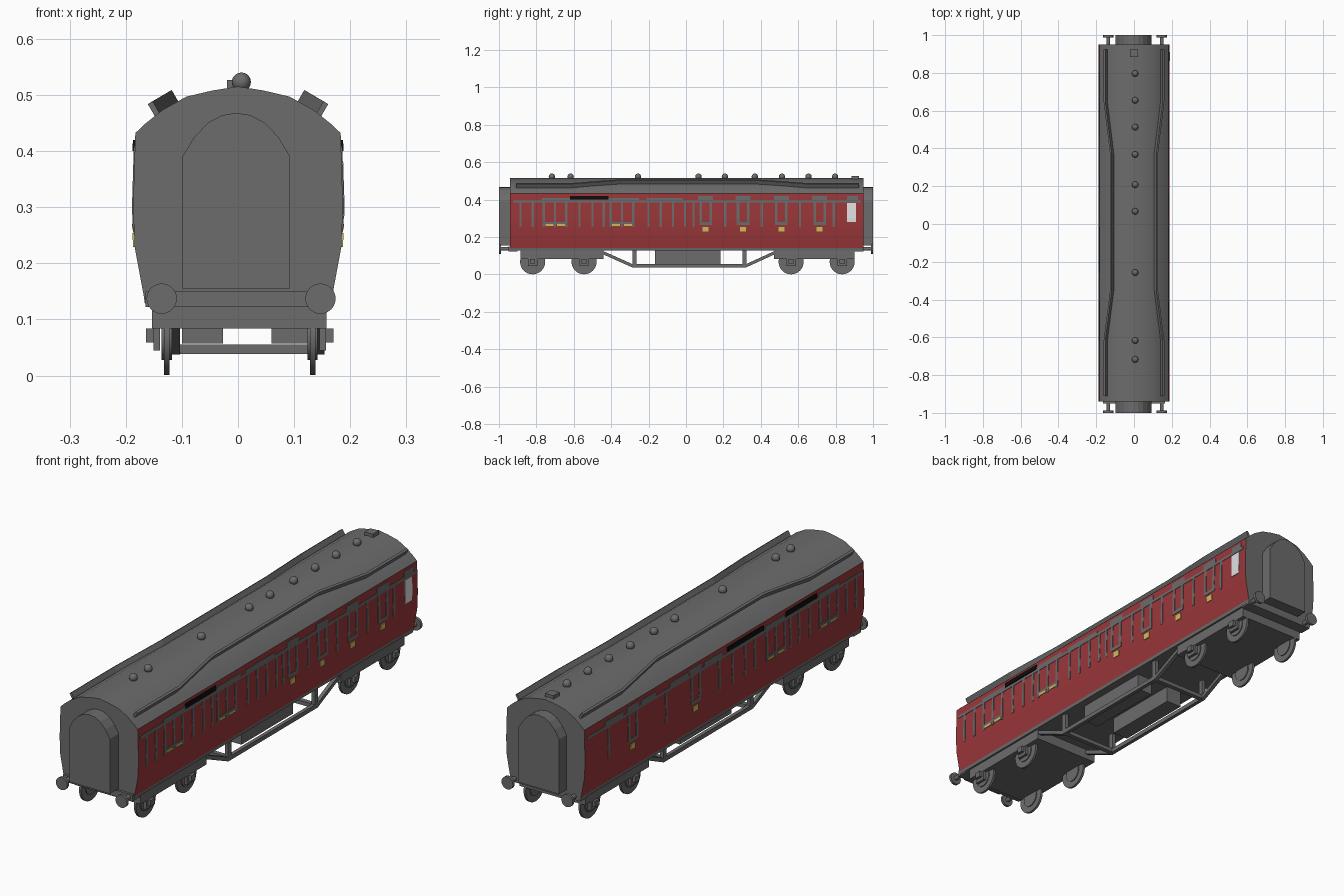
import bpy, bmesh, math
from mathutils import Vector, Matrix

if "Cube" in bpy.data.objects:
    bpy.data.objects.remove(bpy.data.objects["Cube"])


def mat(name, r, g, b):
    m = bpy.data.materials.new(name)
    m.diffuse_color = (r, g, b, 1)
    m.use_nodes = True
    m.node_tree.nodes["Principled BSDF"].inputs["Base Color"].default_value = m.diffuse_color
    return m


GREY = mat("grey", 0.15, 0.15, 0.15)
RED = mat("crimson", 0.33, 0.038, 0.042)
YELLOW = mat("yellow", 0.62, 0.52, 0.11)
WHITE = mat("white", 0.75, 0.75, 0.75)
BLACK = mat("black", 0.004, 0.004, 0.004)


def finish(name, bm, mats, smooth=False):
    bmesh.ops.recalc_face_normals(bm, faces=bm.faces[:])
    me = bpy.data.meshes.new(name)
    bm.to_mesh(me)
    bm.free()
    for m in mats:
        me.materials.append(m)
    ob = bpy.data.objects.new(name, me)
    bpy.context.collection.objects.link(ob)
    if smooth:
        bpy.ops.object.select_all(action='DESELECT')
        ob.select_set(True)
        bpy.context.view_layer.objects.active = ob
        bpy.ops.object.shade_smooth_by_angle(angle=math.radians(35))
    return ob


def add_box(bm, x0, x1, y0, y1, z0, z1):
    mtx = Matrix.Translation(((x0 + x1) / 2, (y0 + y1) / 2, (z0 + z1) / 2))
    mtx = mtx @ Matrix.Diagonal((x1 - x0, y1 - y0, z1 - z0, 1))
    bmesh.ops.create_cube(bm, size=1, matrix=mtx)


def add_disc(bm, c, r, depth, axis, seg=24):
    rot = Matrix.Rotation(math.pi / 2, 4, axis)
    bmesh.ops.create_cone(bm, cap_ends=True, segments=seg, radius1=r, radius2=r,
                          depth=depth, matrix=Matrix.Translation(c) @ rot)


def add_loft(bm, rings):
    """Bridge a list of closed point rings and cap both ends."""
    vs = [[bm.verts.new(p) for p in ring] for ring in rings]
    n = len(vs[0])
    for a, b in zip(vs, vs[1:]):
        for i in range(n):
            bm.faces.new((a[i], a[(i + 1) % n], b[(i + 1) % n], b[i]))
    bm.faces.new(vs[0])
    bm.faces.new(vs[-1])


# Coach body: half profile mirrored, extruded along y
HALF = [(0.166, 0.128), (0.168, 0.142), (0.184, 0.228), (0.187, 0.30), (0.183, 0.432),
        (0.165, 0.449), (0.135, 0.473), (0.092, 0.497), (0.045, 0.508), (0, 0.515)]
prof = HALF + [(-x, z) for x, z in HALF[-2::-1]]
bm = bmesh.new()
add_loft(bm, [[(x, y, z) for x, z in prof] for y in (-0.94, 0.95)])
bm.normal_update()
for f in bm.faces:
    c = f.calc_center_median()
    f.material_index = int(abs(f.normal.x) > 0.9 and 0.142 < c.z < 0.432)
finish("coach_body", bm, [GREY, RED], True)

# End gangways with arched tops
arch = [(0.096, 0.155), (0.096, 0.39), (0.075, 0.425), (0.05, 0.451), (0.025, 0.464), (0, 0.468)]
arch += [(-x, z) for x, z in arch[-2::-1]]
for name, ya, yb in (("front_gangway", -1.0, -0.93), ("back_gangway", 0.94, 1.0)):
    bm = bmesh.new()
    add_loft(bm, [[(x - 0.003, y, z) for x, z in arch] for y in (ya, yb)])
    finish(name, bm, [GREY])


# Thin painted plates that follow the side profile
def side_x(z):
    for (xa, za), (xb, zb) in zip(HALF, HALF[1:]):
        if za <= z <= zb:
            return xa + (xb - xa) * (z - za) / (zb - za)


def add_plate(bm, side, y0, y1, z0, z1, out=0.002):
    zs = [z0] + [z for z in (0.228, 0.30) if z0 < z < z1] + [z1]
    add_loft(bm, [[(side * (side_x(z) + d), y, z) for d, y in
                   ((-0.003, y0), (out, y0), (out, y1), (-0.003, y1))] for z in zs])


def plates(name, side, rects, material, out=0.002):
    bm = bmesh.new()
    for r in rects:
        add_plate(bm, side, *r, out)
    finish(name, bm, [material])


def bars(ys, w=0.012):
    return [(y - w / 2, y + w / 2, 0.255, 0.385) for y in ys]


def door_windows(ys):
    """Droplight frame: two uprights, a sill and a top block."""
    out = []
    for y in ys:
        out += [(y - 0.034, y - 0.02, 0.27, 0.385), (y + 0.02, y + 0.034, 0.27, 0.385),
                (y - 0.034, y + 0.034, 0.265, 0.28), (y - 0.04, y + 0.04, 0.385, 0.42)]
    return out


def pair_windows(ys):
    """Double doors: three uprights over a sill."""
    out = []
    for y in ys:
        out += bars([y - 0.06, y, y + 0.06], 0.012)
        out += [(y - 0.06, y + 0.06, 0.27, 0.28)]
    return out


band = (-0.925, 0.935, 0.385, 0.398)
right = [band] + pair_windows([-0.70, -0.342]) + door_windows([0.105, 0.305, 0.51, 0.715])
right += bars([-0.885, -0.82, -0.57, -0.50, -0.44, -0.20, -0.135, -0.07, -0.005,
               0.04, 0.21, 0.405, 0.61, 0.79])
right += [(-0.77, -0.62, 0.385, 0.41), (-0.42, -0.25, 0.385, 0.41),
          (-0.21, -0.02, 0.385, 0.41), (0.86, 0.92, 0.395, 0.42)]
plates("right_window_bars", 1, right, GREY)

left = [band] + pair_windows([-0.70, -0.342]) + door_windows([0.20, 0.625])
left += bars([-0.885, -0.82, -0.57, -0.50, -0.44, -0.20, -0.135, -0.05, 0.04, 0.40, 0.79])
left += [(0.69, 0.81, 0.385, 0.415), (0.47, 0.57, 0.385, 0.415), (0.25, 0.375, 0.385, 0.415),
         (0.02, 0.14, 0.385, 0.415), (-0.40, -0.27, 0.385, 0.41), (-0.77, -0.63, 0.385, 0.41)]
plates("left_window_bars", -1, left, GREY)

sills = [(y - 0.021, y + 0.021, 0.259, 0.27) for y in (-0.73, -0.668, -0.374, -0.31)]


def door_labels(ys):
    return [(y - 0.016, y + 0.016, 0.229, 0.254) for y in ys]


plates("right_yellow_labels", 1, sills + door_labels([0.105, 0.305, 0.51, 0.715]), YELLOW, 0.003)
plates("left_yellow_labels", -1, sills + door_labels([0.20, 0.625]), YELLOW, 0.003)
plates("right_name_board", 1, [(-0.62, -0.415, 0.40, 0.42)], BLACK, 0.004)
plates("left_name_boards", -1, [(-0.26, -0.016, 0.40, 0.42), (-0.62, -0.41, 0.40, 0.42)], BLACK, 0.004)
plates("white_window", 1, [(0.862, 0.91, 0.28, 0.382)], WHITE, 0.003)

# Roof rain strips bending inwards along the middle
for name, s in (("right_rain_strip", 1), ("left_rain_strip", -1)):
    bm = bmesh.new()
    rings = []
    for y, x, z in ((-0.91, 0.150, 0.475), (-0.62, 0.150, 0.475), (-0.35, 0.116, 0.495),
                    (0.37, 0.116, 0.495), (0.65, 0.150, 0.475), (0.925, 0.150, 0.475)):
        n, t = Vector((0.5, 0, 0.866)) * 0.013, Vector((0.866, 0, -0.5)) * 0.005
        c = Vector((x, y, z))
        rings.append([(s * p.x, p.y, p.z) for p in (c - n - t, c + n - t, c + n + t, c - n + t)])
    add_loft(bm, rings)
    finish(name, bm, [GREY])

# Roof ventilators and hatch
bm = bmesh.new()
for y in (-0.717, -0.617, -0.257, 0.067, 0.208, 0.368, 0.513, 0.655, 0.797):
    bmesh.ops.create_uvsphere(bm, u_segments=16, v_segments=10, radius=0.017,
                              matrix=Matrix.Translation((0.006, y, 0.523)))
finish("roof_ventilators", bm, [GREY], True)
bm = bmesh.new()
add_box(bm, -0.02, 0.02, 0.885, 0.925, 0.505, 0.527)
finish("roof_hatch", bm, [GREY])

# Headstocks and buffers
bm = bmesh.new()
for s in (-1, 1):
    add_box(bm, -0.165, 0.165, min(s * 0.90, s * 0.95), max(s * 0.90, s * 0.95), 0.122, 0.150)
finish("headstocks", bm, [GREY])
bm = bmesh.new()
for s in (-1, 1):
    for x in (-0.136, 0.147):
        add_disc(bm, (x, s * 0.994, 0.137), 0.027, 0.012, 'X')
        add_disc(bm, (x, s * 0.965, 0.137), 0.01, 0.06, 'X', 12)
finish("buffers", bm, [GREY], True)

# Bogies: frames, axle boxes, wheels
frames, boxes, wheels = bmesh.new(), bmesh.new(), bmesh.new()
for y0, y1, axles in ((-0.885, -0.44, (-0.82, -0.545)), (0.47, 0.90, (0.562, 0.835))):
    add_box(frames, -0.153, 0.158, y0, y1, 0.084, 0.13)
    for y in axles:
        for s in (-1, 1):
            cx = 0.003
            x = cx + s * 0.13
            add_disc(wheels, (x, y, 0.068), 0.067, 0.010, 'Y', 32)
            add_disc(wheels, (x, y, 0.068), 0.040, 0.018, 'Y', 24)
            add_box(boxes, cx + s * 0.148 - 0.006, cx + s * 0.148 + 0.006, y - 0.025, y + 0.025, 0.045, 0.086)
            add_box(boxes, cx + s * 0.158 - 0.009, cx + s * 0.158 + 0.009, y - 0.014, y + 0.014, 0.059, 0.084)
finish("bogie_frames", frames, [GREY])
finish("axle_boxes", boxes, [GREY])
finish("wheels", wheels, [GREY], True)

# Underframe trusses, posts and cross beams
path = [(-0.46, 0.124), (-0.285, 0.046), (0.32, 0.046), (0.49, 0.124)]
bm = bmesh.new()
for x in (-0.111, 0.146):
    add_loft(bm, [[(x + dx, y, z + dz) for dx, dz in
                   ((-0.008, -0.009), (0.008, -0.009), (0.008, 0.009), (-0.008, 0.009))]
                  for y, z in path])
    for y in (-0.275, 0.312):
        add_box(bm, x - 0.008, x + 0.008, y - 0.011, y + 0.011, 0.045, 0.13)
for y in (-0.275, 0.312):
    add_box(bm, -0.111, 0.146, y - 0.01, y + 0.01, 0.038, 0.055)
finish("underframe_truss", bm, [GREY])

# Underfloor equipment boxes
bm = bmesh.new()
for x0, x1 in ((-0.10, -0.027), (0.06, 0.132)):
    add_box(bm, x0, x1, -0.165, 0.185, 0.057, 0.13)
finish("equipment_boxes", bm, [GREY])
